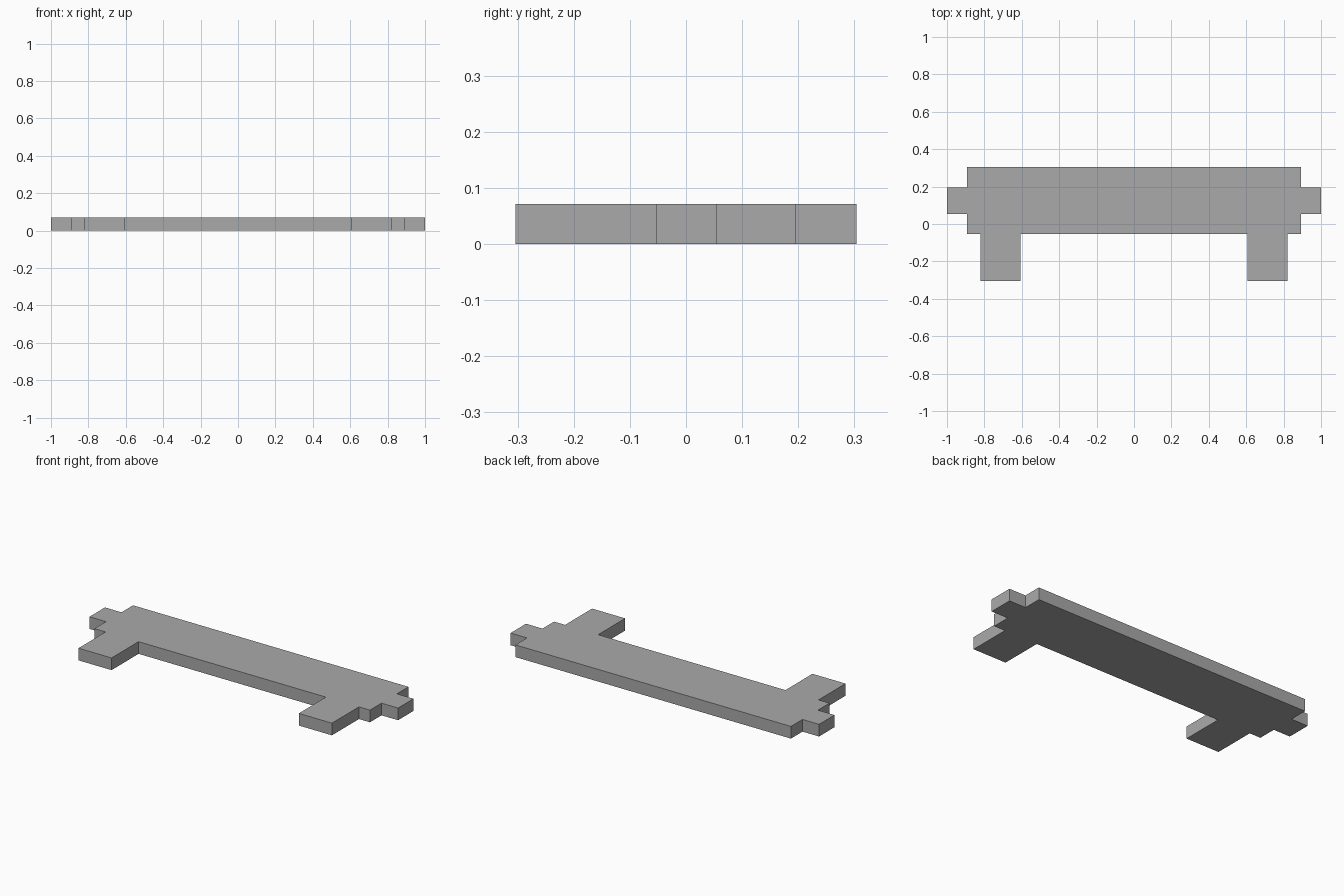
import bpy
import bmesh

cube = bpy.data.objects.get("Cube")
if cube:
    bpy.data.objects.remove(cube, do_unlink=True)

UNIT = 1 / 28          # layout module: the plate is 56 modules wide
THICKNESS = 2 * UNIT

# Plain grey finish
grey = bpy.data.materials.new("plain grey")
grey.use_nodes = True
colour = (0.4, 0.4, 0.4, 1)
grey.diffuse_color = colour
grey.node_tree.nodes["Principled BSDF"].inputs["Base Color"].default_value = colour

# Left half of the outline in modules: foot, body corner, side tab, back edge
half = [(17, -1.5), (17, -8.5), (23, -8.5), (23, -1.5), (25, -1.5),
        (25, 1.5), (28, 1.5), (28, 5.5), (25, 5.5), (25, 8.5)]
outline = half + [(-x, y) for x, y in reversed(half)]

# Flat plate with two feet and two side tabs, extruded from the outline
bm = bmesh.new()
base = bm.faces.new([bm.verts.new((x * UNIT, y * UNIT, 0)) for x, y in outline])
raised = bmesh.ops.extrude_face_region(bm, geom=[base], use_keep_orig=True)
top = [v for v in raised["geom"] if isinstance(v, bmesh.types.BMVert)]
bmesh.ops.translate(bm, verts=top, vec=(0, 0, THICKNESS))
bmesh.ops.recalc_face_normals(bm, faces=bm.faces)

mesh = bpy.data.meshes.new("flat_plate")
bm.to_mesh(mesh)
bm.free()
mesh.materials.append(grey)
plate = bpy.data.objects.new("flat_plate", mesh)
bpy.context.collection.objects.link(plate)
